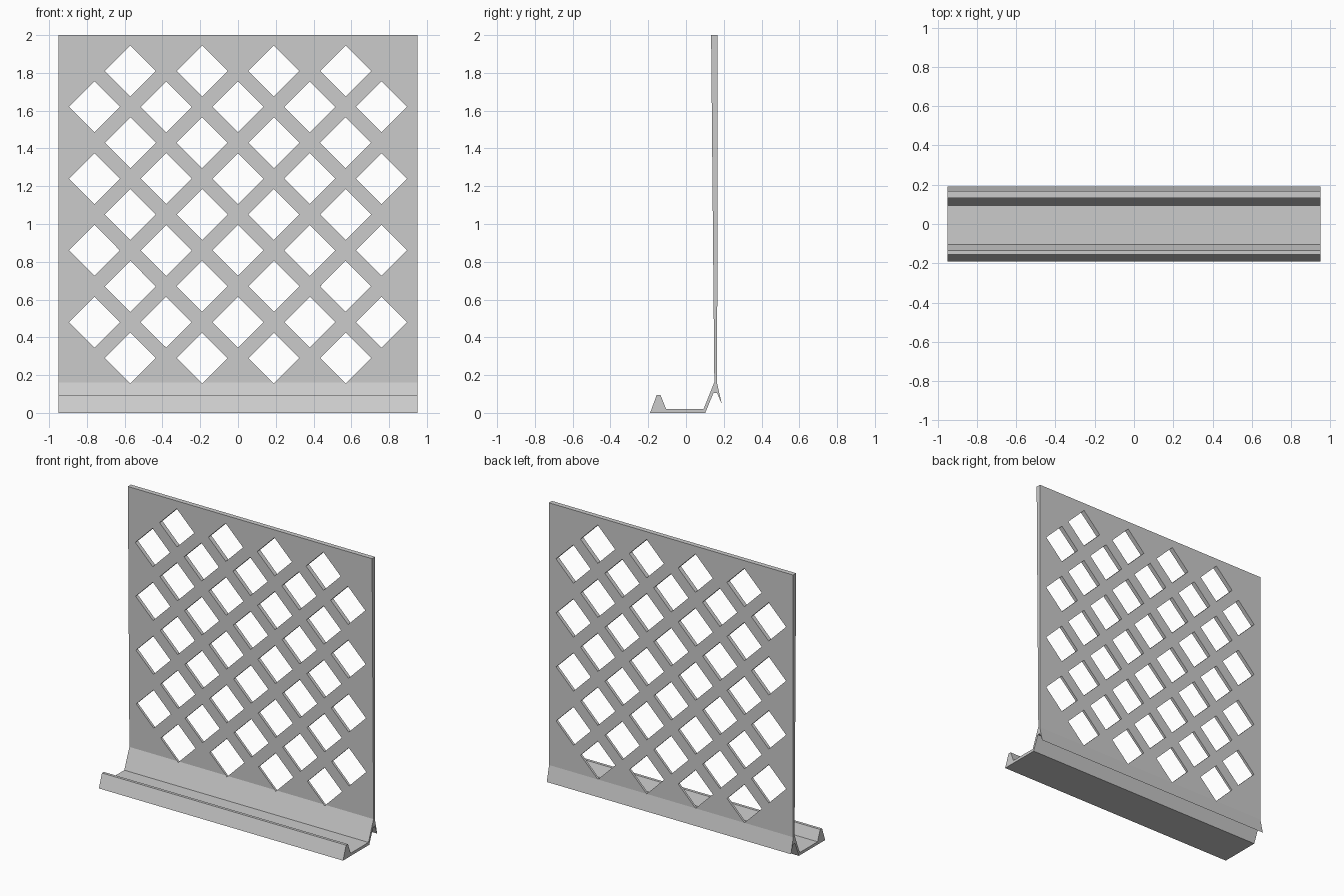
import bpy, bmesh
from mathutils import Vector

if "Cube" in bpy.data.objects:
    bpy.data.objects.remove(bpy.data.objects["Cube"])

grey = bpy.data.materials.new("plain grey")
grey.diffuse_color = (0.6, 0.6, 0.6, 1)
grey.use_nodes = True
grey.node_tree.nodes["Principled BSDF"].inputs["Base Color"].default_value = grey.diffuse_color


def add_prism(bm, points, offset):
    """Extrude a closed outline of 3D points by an offset vector."""
    face = bm.faces.new([bm.verts.new(p) for p in points])
    ext = bmesh.ops.extrude_face_region(bm, geom=[face])["geom"]
    bmesh.ops.translate(bm, vec=Vector(offset),
                        verts=[e for e in ext if isinstance(e, bmesh.types.BMVert)])


def finish(bm, name):
    bmesh.ops.recalc_face_normals(bm, faces=bm.faces[:])
    mesh = bpy.data.meshes.new(name)
    bm.to_mesh(mesh)
    bm.free()
    mesh.materials.append(grey)
    obj = bpy.data.objects.new(name, mesh)
    bpy.context.collection.objects.link(obj)
    return obj


# Panel: side profile (y, z) with front lip, tray, tapered wall and rear skirt
profile = [(-0.19, 0), (-0.155, 0.095), (-0.135, 0.095), (-0.105, 0.02),
           (0.093, 0.02), (0.15, 0.162), (0.133, 2.0), (0.167, 2.0),
           (0.165, 0.155), (0.19, 0.045), (0.165, 0.105), (0.145, 0.105),
           (0.102, 0)]
bm = bmesh.new()
add_prism(bm, [(-0.95, y, z) for y, z in profile], (1.9, 0, 0))
panel = finish(bm, "lattice_panel_with_tray")

# Cutter: staggered rows of diamond holes, alternating four and five wide
bm = bmesh.new()
r = 0.135
for row in range(9):
    z = 0.29 + 0.19 * row
    count = 5 if row % 2 else 4
    for i in range(count):
        x = 0.38 * (i - (count - 1) / 2)
        add_prism(bm, [(x - r, 0.05, z), (x, 0.05, z - r),
                       (x + r, 0.05, z), (x, 0.05, z + r)], (0, 0.25, 0))
cutter = finish(bm, "diamond_cutter")
cutter.hide_render = True

# Cut the holes through the wall
mod = panel.modifiers.new("holes", 'BOOLEAN')
mod.operation = 'DIFFERENCE'
mod.solver = 'EXACT'
mod.object = cutter
bpy.context.view_layer.objects.active = panel
panel.select_set(True)
bpy.ops.object.modifier_apply(modifier=mod.name)
bpy.data.objects.remove(cutter, do_unlink=True)
